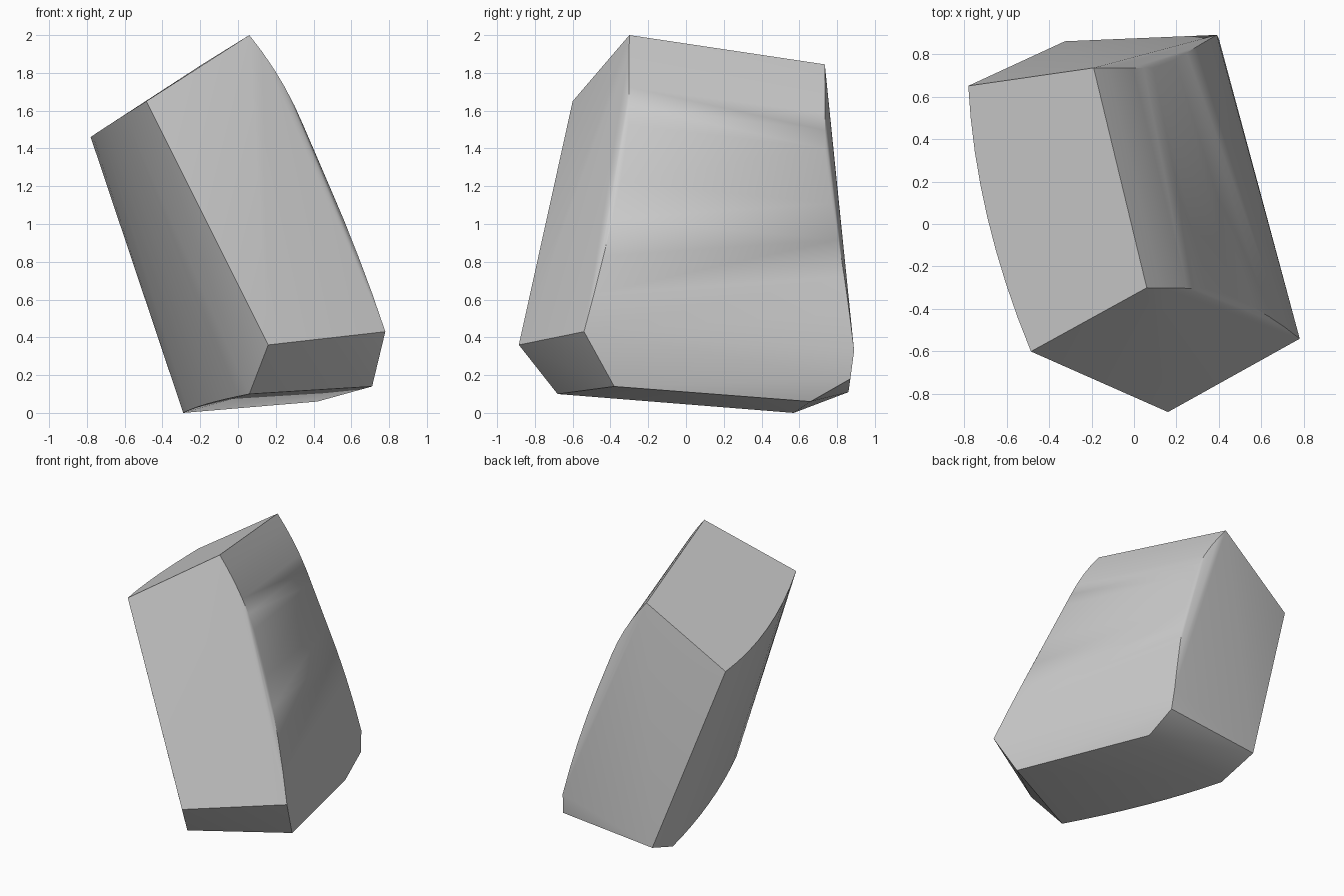
import bpy, bmesh, math
from mathutils import Vector

old = bpy.data.objects.get("Cube")
if old:
    bpy.data.objects.remove(old, do_unlink=True)


def bowed(start, middle, end, steps=8):
    """Points on a parabolic arc that passes through the middle point."""
    a, m, b = Vector(start), Vector(middle), Vector(end)
    handle = 2 * m - (a + b) / 2
    return [a.lerp(handle, i / steps).lerp(handle.lerp(b, i / steps), i / steps)
            for i in range(steps + 1)]


# Slanted top face: straight edge on the left, bowed edge on the right
top_front, top_back = Vector((0.06, -0.30, 2.00)), Vector((-0.19, 0.735, 1.845))
points = bowed((-0.485, -0.60, 1.65), (-0.69, 0.03, 1.52), (-0.78, 0.65, 1.46))

# Bulging left side: the same arc at the front and the back edge
for corner, knee, low in (
        (top_front, (0.385, -0.305, 1.42), (0.78, -0.54, 0.43)),
        (top_back, (0.13, 0.735, 1.30), (0.39, 0.89, 0.33))):
    knee, low = Vector(knee), Vector(low)
    half = corner.lerp(knee, 0.5) + Vector((0.025, 0, 0.015))
    points += bowed(corner, half, knee, 6)
    points += bowed(knee, knee.lerp(low, 0.5) + Vector((0.015, 0.01, 0.005)), low, 5)

# Lower corners above the bevelled foot
points += [Vector(p) for p in (
    (0.16, -0.885, 0.36), (0.40, 0.87, 0.18), (-0.325, 0.86, 0.11))]

# Foot: bowed edge on the right, straight edge on the left
points += bowed((0.06, -0.68, 0.10), (-0.155, -0.055, 0.05), (-0.29, 0.57, 0.0))
points += [Vector((0.71, -0.38, 0.14)), Vector((0.42, 0.66, 0.06))]

# Wrap the stone around its outline
bm = bmesh.new()
for p in points:
    bm.verts.new(p)
hull = bmesh.ops.convex_hull(bm, input=bm.verts[:])
loose = {v for v in hull["geom_interior"] + hull["geom_unused"]
         if isinstance(v, bmesh.types.BMVert)}
bmesh.ops.delete(bm, geom=list(loose), context="VERTS")
bmesh.ops.dissolve_limit(bm, angle_limit=math.radians(1),
                         verts=bm.verts[:], edges=bm.edges[:])
bmesh.ops.recalc_face_normals(bm, faces=bm.faces[:])
mesh = bpy.data.meshes.new("stone_block")
bm.to_mesh(mesh)
bm.free()
stone = bpy.data.objects.new("stone_block", mesh)
bpy.context.collection.objects.link(stone)

# Plain grey surface
grey = bpy.data.materials.new("plain_grey")
grey.use_nodes = True
colour = (0.6, 0.6, 0.6, 1)
grey.diffuse_color = colour
grey.node_tree.nodes["Principled BSDF"].inputs["Base Color"].default_value = colour
mesh.materials.append(grey)

# Smooth curves, sharp corners
bpy.ops.object.select_all(action="DESELECT")
stone.select_set(True)
bpy.context.view_layer.objects.active = stone
bpy.ops.object.shade_smooth_by_angle(angle=math.radians(30))
